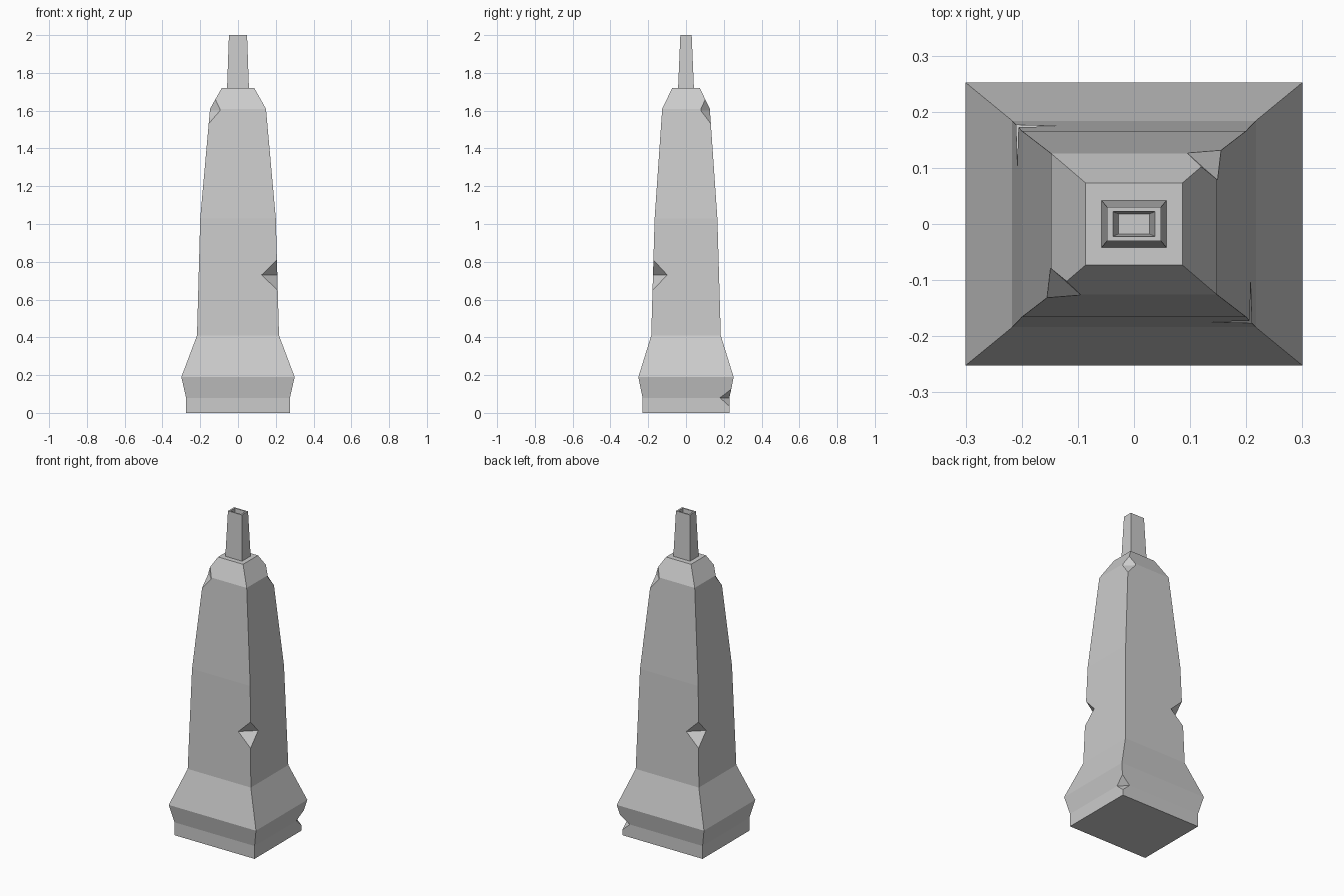
import bpy, bmesh
from mathutils import Vector

cube = bpy.data.objects.get("Cube")
if cube:
    bpy.data.objects.remove(cube, do_unlink=True)

stone = bpy.data.materials.new("grey stone")
stone.use_nodes = True
GREY = (0.6, 0.6, 0.6, 1)
stone.diffuse_color = GREY
stone.node_tree.nodes["Principled BSDF"].inputs["Base Color"].default_value = GREY


def add_object(name, bm):
    bmesh.ops.recalc_face_normals(bm, faces=bm.faces)
    mesh = bpy.data.meshes.new(name)
    bm.to_mesh(mesh)
    bm.free()
    mesh.materials.append(stone)
    obj = bpy.data.objects.new(name, mesh)
    bpy.context.collection.objects.link(obj)
    return obj


def rect_loft(name, rings):
    """Closed loft through rectangles given as (z, half width, half depth)."""
    bm = bmesh.new()
    loops = [[bm.verts.new((sx * hx, sy * hy, z))
              for sx, sy in ((-1, -1), (1, -1), (1, 1), (-1, 1))]
             for z, hx, hy in rings]
    for low, high in zip(loops, loops[1:]):
        for i in range(4):
            j = (i + 1) % 4
            bm.faces.new((low[i], low[j], high[j], high[i]))
    bm.faces.new(loops[0])
    bm.faces.new(loops[-1])
    return add_object(name, bm)


def chip(body, corner, size, top, bottom):
    """Cut a V-shaped nick in a corner edge; top and bottom lie on that edge."""
    sx, sy = size
    x, y, z = corner
    a = Vector((x - sx, y, z))
    b = Vector((x, y - sy, z))
    mid = (a + b) / 2
    bm = bmesh.new()
    bmesh.ops.convex_hull(bm, input=[bm.verts.new(mid + 2 * (Vector(p) - mid))
                                     for p in (a, b, top, bottom)])
    cutter = add_object("chip_cutter", bm)
    cutter.hide_render = True
    cutter.hide_viewport = True
    mod = body.modifiers.new("chip", 'BOOLEAN')
    mod.operation = 'DIFFERENCE'
    mod.solver = 'EXACT'
    mod.object = cutter
    return cutter


# Tapered tower with flared foot and sloped shoulders
tower = rect_loft("tower", [
    (0, 0.275, 0.23), (0.08, 0.275, 0.23), (0.19, 0.3, 0.252),
    (0.41, 0.217, 0.184), (1.03, 0.2, 0.166), (1.61, 0.148, 0.126),
    (1.72, 0.086, 0.073)])

# Chipped corners
cutters = []
for s in (1, -1):
    # Mid-height nicks on one diagonal
    cutters.append(chip(tower, (s * 0.207, -s * 0.175, 0.73), (s * 0.083, -s * 0.075),
                        (s * 0.206, -s * 0.173, 0.81), (s * 0.21, -s * 0.177, 0.65)))
    # Shoulder nicks on the other diagonal
    cutters.append(chip(tower, (s * 0.15, s * 0.128, 1.6), (s * 0.056, s * 0.05),
                        (s * 0.12, s * 0.102, 1.66), (s * 0.155, s * 0.132, 1.53)))
# Foot nick at the back left
cutters.append(chip(tower, (0.275, 0.23, 0.08), (0.05, 0.05),
                    (0.285, 0.239, 0.125), (0.275, 0.23, 0.035)))

# Apply the cuts and remove the cutters
bpy.context.view_layer.update()
graph = bpy.context.evaluated_depsgraph_get()
carved = bpy.data.meshes.new_from_object(tower.evaluated_get(graph))
tower.modifiers.clear()
tower.data = carved
for cutter in cutters:
    bpy.data.objects.remove(cutter, do_unlink=True)

# Slim hollow spire
rect_loft("spire", [
    (1.715, 0.058, 0.042), (2, 0.048, 0.03), (2, 0.037, 0.022),
    (1.93, 0.028, 0.018)])
